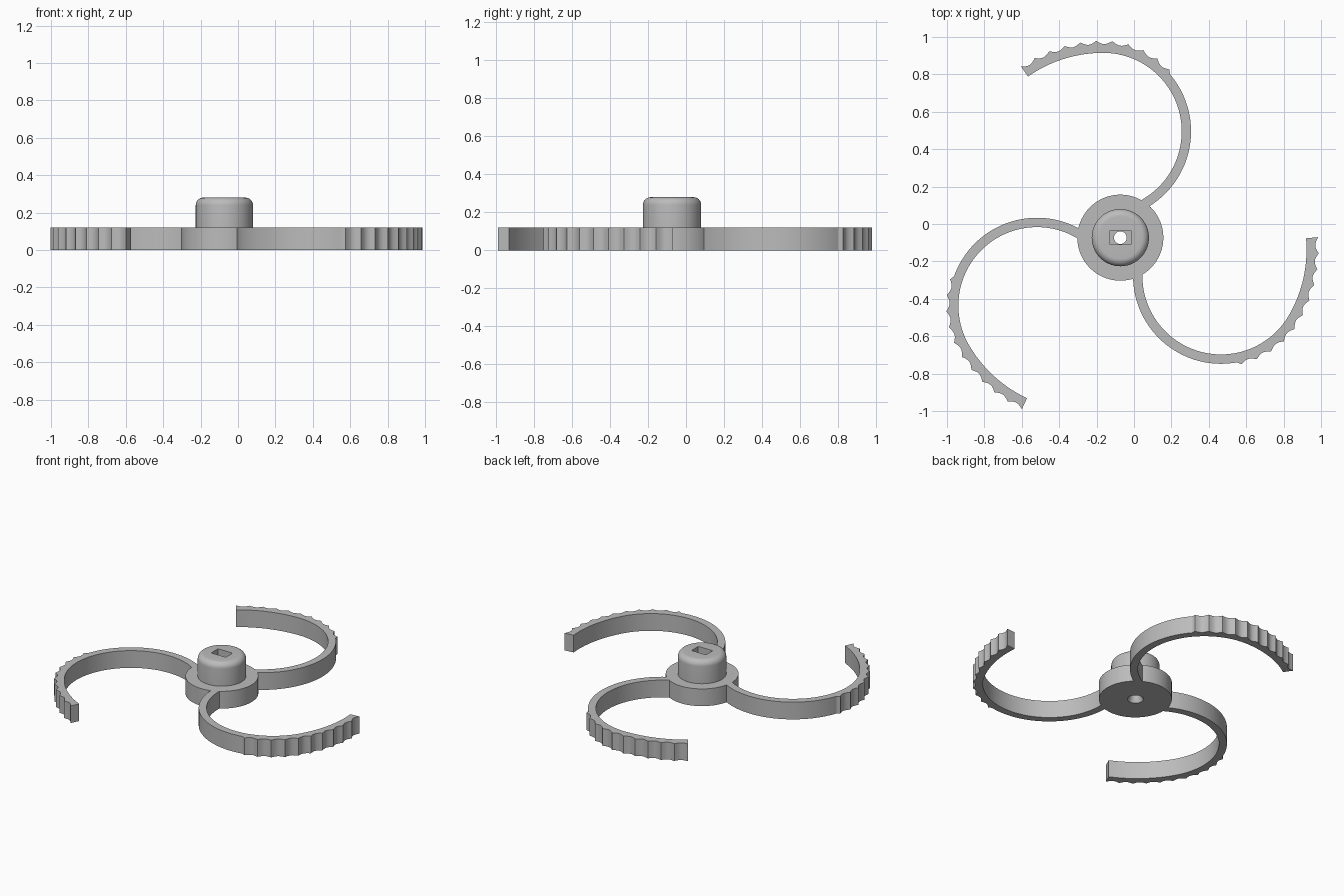
import bpy, bmesh
from math import sin, cos, radians, pi, tau
from mathutils import Matrix, Vector

cube = bpy.data.objects.get("Cube")
if cube:
    bpy.data.objects.remove(cube)

HUB = Vector((-0.073, -0.073, 0))
THICK = 0.12

grey = bpy.data.materials.new("plain grey")
grey.use_nodes = True
colour = (0.5, 0.5, 0.5, 1)
grey.diffuse_color = colour
grey.node_tree.nodes["Principled BSDF"].inputs["Base Color"].default_value = colour


def finish(bm, name):
    bmesh.ops.recalc_face_normals(bm, faces=bm.faces)
    mesh = bpy.data.meshes.new(name)
    bm.to_mesh(mesh)
    bm.free()
    mesh.materials.append(grey)
    obj = bpy.data.objects.new(name, mesh)
    bpy.context.collection.objects.link(obj)
    obj.location = HUB
    return obj


def activate(obj):
    bpy.ops.object.select_all(action='DESELECT')
    obj.select_set(True)
    bpy.context.view_layer.objects.active = obj


# Hub: lathed flange, rounded boss and countersunk bore
profile = [(0.034, 0.03), (0.05, 0), (0.23, 0), (0.23, THICK), (0.153, THICK)]
fillet = 0.04
for i in range(9):
    a = i / 8 * pi / 2
    profile.append((0.153 - fillet + fillet * cos(a), 0.28 - fillet + fillet * sin(a)))
profile.append((0.034, 0.28))
bm = bmesh.new()
SIDES = 72
rings = [[bm.verts.new((r * cos(tau * k / SIDES), r * sin(tau * k / SIDES), z))
          for k in range(SIDES)] for r, z in profile]
for j, ring in enumerate(rings):
    nxt = rings[(j + 1) % len(rings)]
    for k in range(SIDES):
        m = (k + 1) % SIDES
        bm.faces.new((ring[k], ring[m], nxt[m], nxt[k]))
hub = finish(bm, "hub")

# Rectangular drive slot cut into the top of the boss
bm = bmesh.new()
bmesh.ops.create_cube(bm, size=1, matrix=Matrix.Translation((0, 0, 0.2))
                      @ Matrix.Diagonal((0.112, 0.075, 0.2, 1)))
cutter = finish(bm, "slot_cutter")
cutter.hide_render = True
activate(hub)
cut = hub.modifiers.new("slot", 'BOOLEAN')
cut.operation = 'DIFFERENCE'
cut.solver = 'EXACT'
cut.object = cutter
bpy.ops.object.modifier_apply(modifier=cut.name)
bpy.data.objects.remove(cutter)
bpy.ops.object.shade_smooth_by_angle(angle=radians(30))

# Arm outline: a tight arc that opens into a flatter tail with a fluted outer side
INNER, OUTER, OPEN = 0.42, 0.47, 0.28
START, GRIP, TOP, END = (radians(d) for d in (-62, 43, 90, 125))
GRIP_ARC = OUTER * (TOP - GRIP)
LENGTH = GRIP_ARC + (OUTER + OPEN) * (END - TOP)
FLUTES, STEPS = 10, 8


def arm_point(angle, radius):
    centre = Vector((-0.092, 0.568, 0))
    if angle > TOP:
        centre.y -= OPEN
        radius += OPEN
    return centre + radius * Vector((cos(angle), sin(angle), 0))


outline = []
for i in range(44):
    a = START + (GRIP - START) * i / 44
    outline.append((arm_point(a, INNER), arm_point(a, OUTER)))
for i in range(FLUTES * STEPS + 1):
    s = LENGTH * i / (FLUTES * STEPS)
    if s < GRIP_ARC:
        a = GRIP + s / OUTER
    else:
        a = TOP + (s - GRIP_ARC) / (OUTER + OPEN)
    flute = abs(sin(pi * i / STEPS))
    outline.append((arm_point(a, INNER), arm_point(a, OUTER + 0.015 - 0.018 * flute)))

# Three identical curved arms around the hub
for name, turn in (("back_arm", 0), ("left_arm", -120), ("right_arm", 120)):
    bm = bmesh.new()
    up = Vector((0, 0, THICK))
    loops = [[bm.verts.new(p) for p in (i, o, o + up, i + up)] for i, o in outline]
    for here, there in zip(loops, loops[1:]):
        for k in range(4):
            m = (k + 1) % 4
            bm.faces.new((here[k], here[m], there[m], there[k]))
    bm.faces.new(loops[0])
    bm.faces.new(loops[-1])
    bmesh.ops.rotate(bm, verts=bm.verts, matrix=Matrix.Rotation(radians(turn), 3, 'Z'))
    arm = finish(bm, name)
    activate(arm)
    bpy.ops.object.shade_smooth_by_angle(angle=radians(30))
